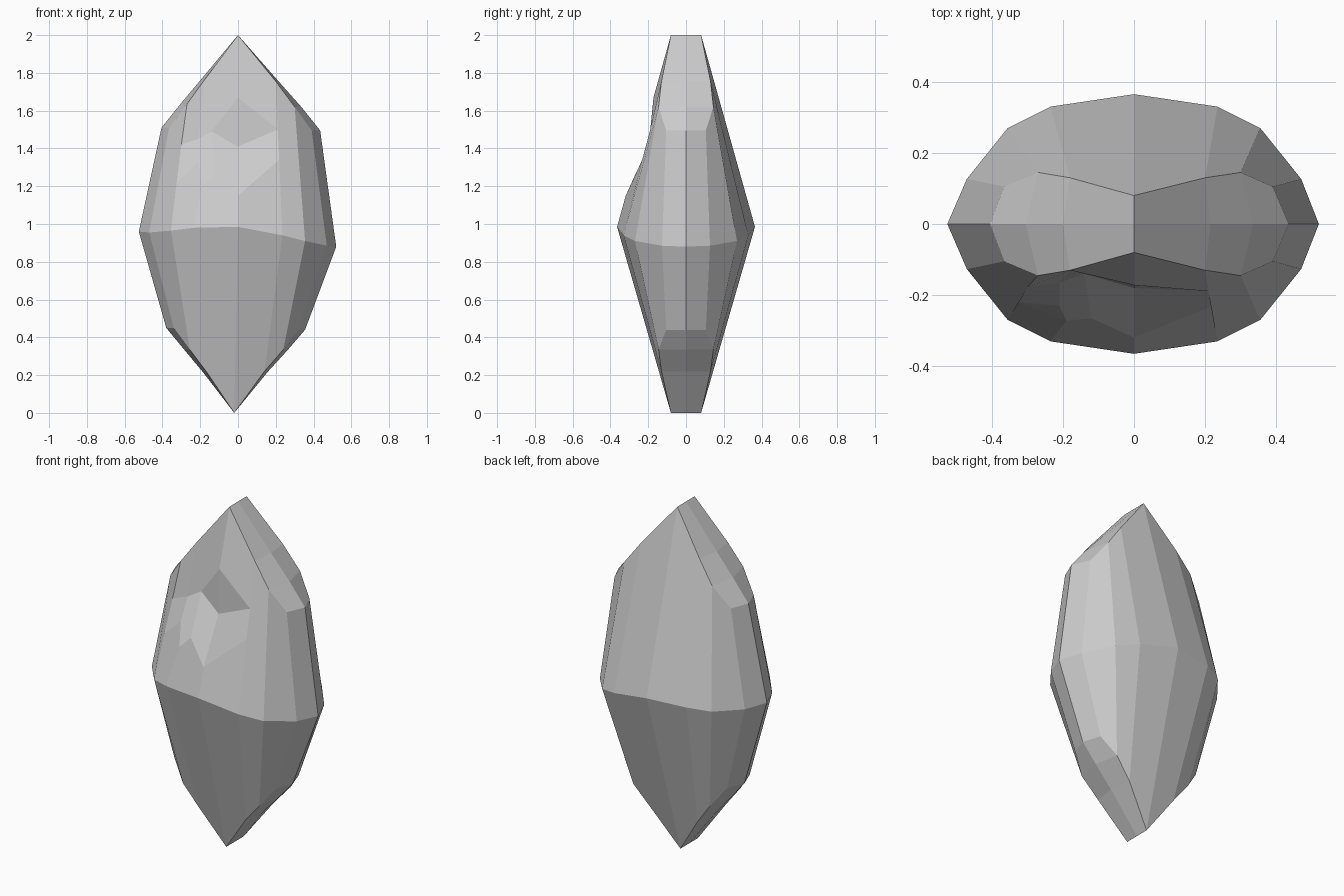
import bpy
import bmesh

if "Cube" in bpy.data.objects:
    bpy.data.objects.remove(bpy.data.objects["Cube"])

# Columns run left to right; each has a half-depth at the waist and at the narrow edges
waist_x = [-0.525, -0.47, -0.355, -0.235, 0, 0.235, 0.355, 0.47, 0.52]
waist_z = [0.96, 0.955, 0.965, 0.98, 0.985, 0.94, 0.91, 0.885, 0.88]
waist_y = [0, 0.127, 0.27, 0.33, 0.365, 0.33, 0.27, 0.127, 0]
edge_y = [0, 0.105, 0.145, 0.13, 0.08, 0.13, 0.145, 0.105, 0]

# Upper and lower narrow edges (x, z), and the x of the ridge along their middle
top = [(-0.405, 1.51), (-0.365, 1.51), (-0.27, 1.635), (-0.18, 1.76), (0, 2.0),
       (0.20, 1.755), (0.30, 1.62), (0.39, 1.495), (0.435, 1.495)]
top_ridge = [-0.405, -0.405, -0.305, -0.20, 0, 0.215, 0.335, 0.435, 0.435]
bottom = [(-0.38, 0.45), (-0.34, 0.45), (-0.255, 0.335), (-0.165, 0.215), (-0.02, 0.0),
          (0.14, 0.22), (0.24, 0.335), (0.32, 0.44), (0.355, 0.44)]
bottom_ridge = [-0.38, -0.38, -0.285, -0.185, -0.02, 0.16, 0.265, 0.355, 0.355]

# Chipped facets on the upper front
chips = {
    "A": (0, -0.172, 1.67), "B": (0.21, -0.189, 1.50), "C": (0, -0.18, 1.41),
    "D": (0.218, -0.232, 1.34), "E": (0, -0.319, 1.15), "F": (-0.14, -0.14, 1.49),
    "G": (-0.12, -0.265, 1.27), "H": (-0.19, -0.272, 1.20), "I": (-0.21, -0.23, 1.33),
    "J": (-0.21, -0.165, 1.45), "K": (-0.30, -0.178, 1.42), "L": (-0.325, -0.22, 1.22),
}
chip_faces = [
    "T4 A B T5", "A C B", "C E D B", "E W4 W5 D", "T5 B D W5 W6 T6",
    "T4 T3 J F A", "A F C", "F G E C", "F J I H G", "E G H W3 W4",
    "T3 T2 K J", "J K L I", "I L H", "H L W2 W3", "T2 T1 W1 W2 L K",
]

bm = bmesh.new()
cache = {}


def vert(co):
    key = tuple(round(c, 4) + 0.0 for c in co)
    if key not in cache:
        cache[key] = bm.verts.new(key)
    return cache[key]


def face(points):
    verts = list(dict.fromkeys(vert(p) for p in points))
    if len(verts) > 2:
        bm.faces.new(verts)


def waist(i, s):
    return (waist_x[i], s * waist_y[i], waist_z[i])


def rim(edge, i, s):
    return (edge[i][0], s * edge_y[i], edge[i][1])


# Side facets and the narrow bevelled edges, front and back
for s in (-1, 1):
    for i in range(8):
        j = i + 1
        for edge, ridge in ((top, top_ridge), (bottom, bottom_ridge)):
            face([rim(edge, i, s), rim(edge, j, s),
                  (ridge[j], 0, edge[j][1]), (ridge[i], 0, edge[i][1])])
            chipped = s < 0 and edge is top and 1 <= i <= 5
            if not chipped:
                face([rim(edge, i, s), rim(edge, j, s), waist(j, s), waist(i, s)])

# Chipped front facets
for names in chip_faces:
    pts = []
    for n in names.split():
        if n in chips:
            pts.append(chips[n])
        elif n[0] == "T":
            pts.append(rim(top, int(n[1]), -1))
        else:
            pts.append(waist(int(n[1]), -1))
    face(pts)

bmesh.ops.recalc_face_normals(bm, faces=bm.faces[:])

mesh = bpy.data.meshes.new("rock")
bm.to_mesh(mesh)
bm.free()
rock = bpy.data.objects.new("rock", mesh)
bpy.context.collection.objects.link(rock)

stone = bpy.data.materials.new("grey stone")
stone.diffuse_color = (0.6, 0.6, 0.6, 1)
stone.use_nodes = True
stone.node_tree.nodes["Principled BSDF"].inputs["Base Color"].default_value = stone.diffuse_color
mesh.materials.append(stone)
